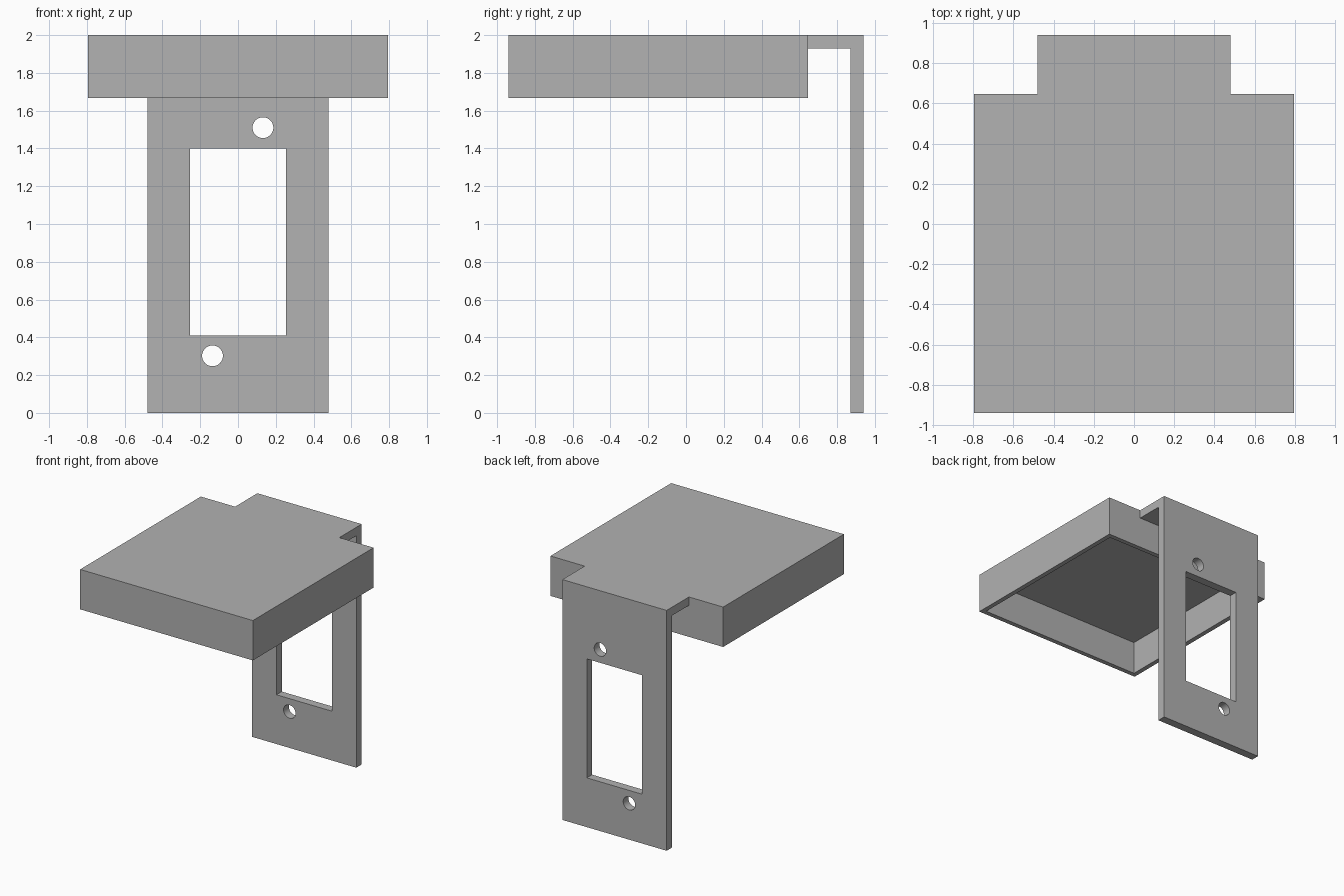
import bpy
import bmesh
from math import radians
from mathutils import Matrix, Vector

if "Cube" in bpy.data.objects:
    bpy.data.objects.remove(bpy.data.objects["Cube"], do_unlink=True)

HALF_W, FRONT, TRAY_BACK, BACK = 0.795, -0.94, 0.647, 0.94
TOP, TRAY_BOTTOM = 2.0, 1.668
WALL = 0.055        # tray wall and roof
SHEET = 0.07        # bracket thickness
PLATE_HALF = 0.48

grey = bpy.data.materials.new("plain grey")
grey.use_nodes = True
colour = (0.445, 0.445, 0.445, 1)
grey.diffuse_color = colour
grey.node_tree.nodes["Principled BSDF"].inputs["Base Color"].default_value = colour


def finish(name, bm):
    bmesh.ops.recalc_face_normals(bm, faces=bm.faces[:])
    mesh = bpy.data.meshes.new(name)
    bm.to_mesh(mesh)
    bm.free()
    mesh.materials.append(grey)
    obj = bpy.data.objects.new(name, mesh)
    bpy.context.collection.objects.link(obj)
    return obj


def add_box(bm, low, high):
    low, high = Vector(low), Vector(high)
    matrix = Matrix.Translation((low + high) / 2) @ Matrix.Diagonal((high - low).to_4d())
    matrix[3][3] = 1
    bmesh.ops.create_cube(bm, size=1, matrix=matrix)


def cut(target, bm):
    """Subtract a temporary cutter from the target."""
    cutter = finish("cutter", bm)
    cutter.hide_render = True
    mod = target.modifiers.new("cut", "BOOLEAN")
    mod.operation = "DIFFERENCE"
    mod.solver = "EXACT"
    mod.object = cutter
    bpy.context.view_layer.objects.active = target
    bpy.ops.object.modifier_apply(modifier=mod.name)
    bpy.data.objects.remove(cutter, do_unlink=True)


# Shallow tray, open underneath
bm = bmesh.new()
add_box(bm, (-HALF_W, FRONT, TRAY_BOTTOM), (HALF_W, TRAY_BACK, TOP))
bm.normal_update()
floor = min(bm.faces, key=lambda f: f.calc_center_median().z)
bmesh.ops.inset_individual(bm, faces=[floor], thickness=WALL)
rim = bmesh.ops.extrude_discrete_faces(bm, faces=[floor])["faces"][0]
bmesh.ops.translate(bm, verts=rim.verts[:], vec=(0, 0, TOP - WALL - TRAY_BOTTOM))
finish("tray", bm)

# Bent bracket: an L profile extruded sideways
bm = bmesh.new()
profile = [(TRAY_BACK, TOP), (BACK, TOP), (BACK, 0), (BACK - SHEET, 0),
           (BACK - SHEET, TOP - SHEET), (TRAY_BACK, TOP - SHEET)]
side = bm.faces.new([bm.verts.new((-PLATE_HALF, y, z)) for y, z in profile])
bent = bmesh.ops.extrude_face_region(bm, geom=[side])["geom"]
bmesh.ops.translate(bm, verts=[v for v in bent if isinstance(v, bmesh.types.BMVert)],
                    vec=(2 * PLATE_HALF, 0, 0))
bracket = finish("bracket", bm)

# Window opening
bm = bmesh.new()
add_box(bm, (-0.255, BACK - 0.2, 0.41), (0.255, BACK + 0.1, 1.4))
cut(bracket, bm)

# Two screw holes
for x, z in ((0.132, 1.51), (-0.135, 0.302)):
    bm = bmesh.new()
    bmesh.ops.create_cone(
        bm, cap_ends=True, segments=48, radius1=0.055, radius2=0.055, depth=0.3,
        matrix=Matrix.Translation((x, BACK, z)) @ Matrix.Rotation(radians(90), 4, "X"))
    cut(bracket, bm)

bpy.ops.object.select_all(action="DESELECT")
bracket.select_set(True)
bpy.context.view_layer.objects.active = bracket
bpy.ops.object.shade_smooth_by_angle(angle=radians(30))
